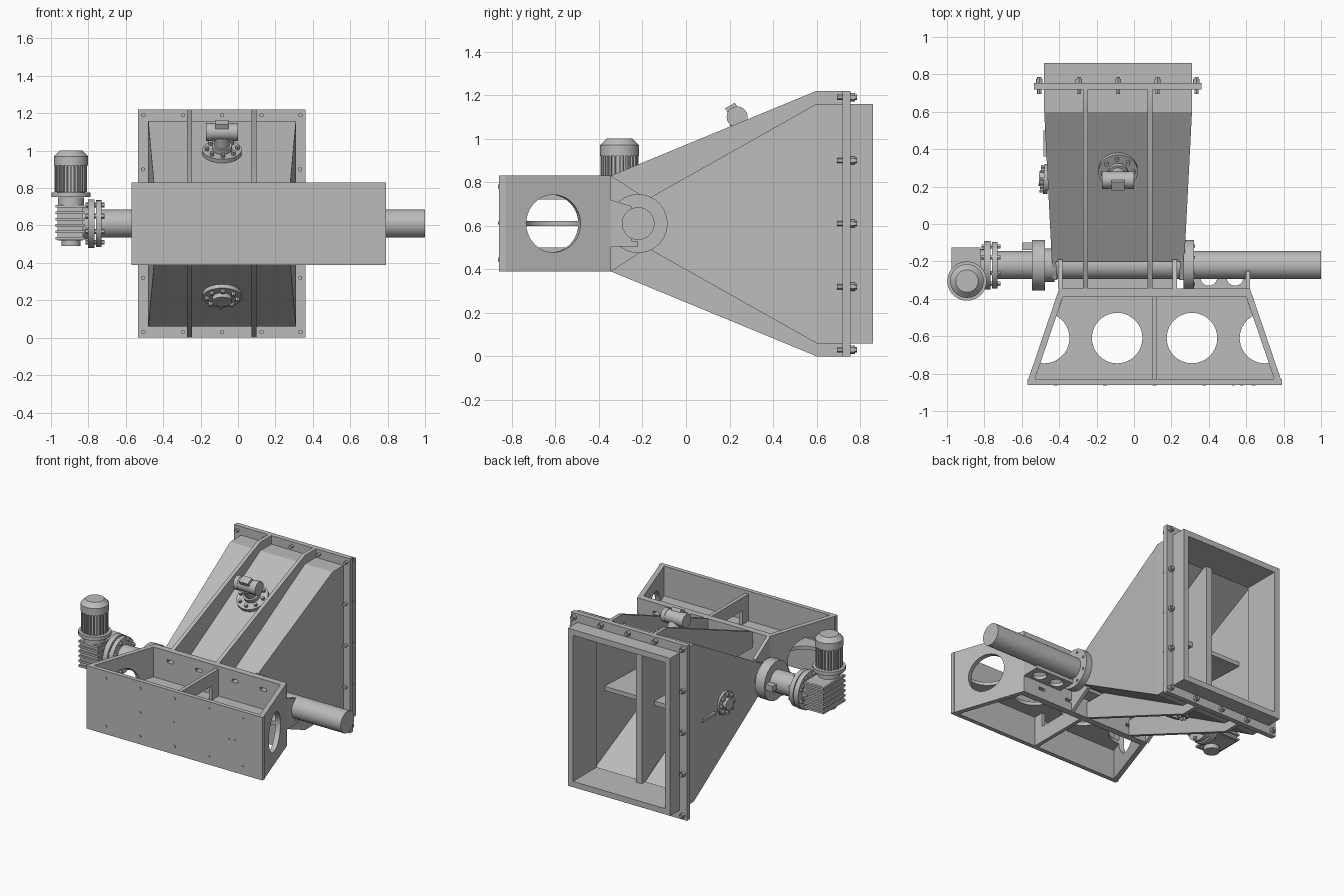
import bpy, bmesh, math
from mathutils import Vector, Matrix

if "Cube" in bpy.data.objects:
    bpy.data.objects.remove(bpy.data.objects["Cube"])

grey = bpy.data.materials.new("steel_grey")
grey.use_nodes = True
grey.diffuse_color = (0.5, 0.5, 0.5, 1)
grey.node_tree.nodes["Principled BSDF"].inputs["Base Color"].default_value = (0.5, 0.5, 0.5, 1)

MX, MZ = -0.085, 0.61          # hopper centre line
SY = -0.22                     # shaft line
BX = 0.11                      # frame centre line
AXES = {"x": (1, 0, 0), "y": (0, 1, 0), "z": (0, 0, 1)}
parts = []


def finish(name, bm):
    bmesh.ops.recalc_face_normals(bm, faces=bm.faces)
    me = bpy.data.meshes.new(name)
    bm.to_mesh(me)
    bm.free()
    me.materials.append(grey)
    ob = bpy.data.objects.new(name, me)
    bpy.context.collection.objects.link(ob)
    parts.append(ob)
    return ob


def prism(name, pts, lo, hi, axis="x", shape=None):
    """Extrude a 2D outline along an axis; x takes (y, z) points, z takes (x, y)."""
    place = {"x": lambda p, t: (t, *p), "z": lambda p, t: (*p, t)}[axis]
    bm = bmesh.new()
    face = bm.faces.new([bm.verts.new(place(p, lo)) for p in pts])
    new = bmesh.ops.extrude_face_region(bm, geom=[face])["geom"]
    step = Vector(place((0, 0), hi - lo))
    bmesh.ops.translate(bm, verts=[v for v in new if isinstance(v, bmesh.types.BMVert)], vec=step)
    if shape:
        for v in bm.verts:
            v.co.x = shape(v.co)
    return finish(name, bm)


def box(name, x0, x1, y0, y1, z0, z1):
    return prism(name, [(x0, y0), (x1, y0), (x1, y1), (x0, y1)], z0, z1, "z")


def cyl(name, centre, r, depth, direction="x", r2=None, seg=40):
    d = Vector(AXES[direction] if isinstance(direction, str) else direction)
    bm = bmesh.new()
    mat = Matrix.Translation(centre) @ d.to_track_quat("Z", "Y").to_matrix().to_4x4()
    bmesh.ops.create_cone(bm, cap_ends=True, segments=seg, radius1=r, radius2=r if r2 is None else r2,
                          depth=depth, matrix=mat)
    return finish(name, bm)


def cut(ob, cutter):
    mod = ob.modifiers.new("hole", "BOOLEAN")
    mod.operation, mod.solver, mod.object = "DIFFERENCE", "EXACT", cutter
    bpy.context.view_layer.update()
    me = bpy.data.meshes.new_from_object(ob.evaluated_get(bpy.context.evaluated_depsgraph_get()))
    ob.modifiers.clear()
    ob.data = me
    parts.remove(cutter)
    bpy.data.objects.remove(cutter)


def mirror_z(pts):
    return [(y, 2 * MZ - z) for y, z in pts]


def taper(co):
    return MX + (co.x - MX) * (1 - 0.13 * max(0, 0.6 - co.y))


# Hopper: tapered side walls, sloped sheets and stiffening ribs
wall = [(0.6, 1.16), (0.6, 0.06), (-0.16, 0.49), (-0.3, 0.55), (-0.3, 0.67), (-0.16, 0.73)]
for side, x in (("right", -0.48), ("left", 0.285)):
    prism("hopper_wall_" + side, wall, x, x + 0.025, "x", taper)
sheet = [(0.6, 1.16), (0.6, 1.13), (-0.2, 0.68), (-0.2, 0.71)]
rib = [(-0.345, 0.83), (0.6, 1.22), (0.72, 1.22), (0.72, 1.16), (0.6, 1.16), (-0.18, 0.72), (-0.345, 0.72)]
gusset = [(-0.345, 0.83), (-0.19, 0.73), (-0.19, 0.69), (-0.345, 0.69)]
for level, flip in (("upper", list), ("lower", mirror_z)):
    prism("hopper_sheet_" + level, flip(sheet), -0.48, 0.31, "x", taper)
    for x in (-0.26, 0.085):
        prism("hopper_rib_" + level, flip(rib), x - 0.013, x + 0.013)
    for x in (-0.395, 0.217):
        prism("throat_gusset_" + level, flip(gusset), x - 0.012, x + 0.012)
prism("inner_divider", [(0.64, 1.14), (0.64, 0.08), (-0.1, 0.5), (-0.1, 0.72)], MX - 0.022, MX + 0.022)
prism("inner_shelf", [(0.5, 0.595), (0.5, 0.625), (-0.12, 0.625), (-0.12, 0.595)], -0.475, 0.305, "x", taper)


# Rectangular outlet collar and bolted flange
def frame(name, x0, x1, z0, z1, t, y0, y1):
    box(name + "_top", x0, x1, y0, y1, z1 - t, z1)
    box(name + "_bottom", x0, x1, y0, y1, z0, z0 + t)
    box(name + "_right", x0, x0 + t, y0, y1, z0 + t, z1 - t)
    box(name + "_left", x1 - t, x1, y0, y1, z0 + t, z1 - t)


frame("collar", -0.48, 0.31, 0.06, 1.16, 0.04, 0.6, 0.86)
frame("flange", -0.535, 0.36, 0, 1.22, 0.06, 0.72, 0.755)
spots = [(MX + i * 0.21, z) for i in range(-2, 3) for z in (0.03, 1.19)]
spots += [(x, MZ + i * 0.29) for i in range(-1, 2) for x in (-0.508, 0.333)]
for x, z in spots:
    cyl("flange_bolt", (x, 0.74, z), 0.012, 0.09, "y", seg=6)
    cyl("flange_nut", (x, 0.765, z), 0.019, 0.022, "y", seg=6)

# Conveyor shaft with its end bearings
cyl("shaft", (0.135, SY, MZ), 0.075, 1.73)
for name, x, depth in (("left_bearing_flange", 0.292, 0.055), ("right_bearing_flange", -0.51, 0.07)):
    cyl(name, (x, SY, MZ), 0.135, depth)
cyl("right_bearing_sleeve", (-0.455, SY, MZ), 0.09, 0.06)
box("bearing_hook", -0.6, -0.54, -0.14, -0.1, 0.59, 0.63)
for i in range(8):
    a = math.pi * (i + 0.5) / 4
    cyl("bearing_bolt", (0.322, SY + 0.11 * math.cos(a), MZ + 0.11 * math.sin(a)), 0.008, 0.006, seg=10)

# Front frame: open box with slanted ends, divider and holed shelf
box("frame_front", -0.57, 0.79, -0.86, -0.83, 0.39, 0.83)
back = box("frame_back", -0.4, 0.62, -0.39, -0.345, 0.39, 0.83)
for x in (-0.25, -0.03, 0.25, 0.47):
    for z in (0.46, 0.76):
        cut(back, box("slot_cutter", x - 0.025, x + 0.025, -0.5, -0.2, z - 0.01, z + 0.01))
for s, side in ((1, "left"), (-1, "right")):
    outline = [(BX + s * x, y) for x, y in ((0.675, -0.83), (0.51, -0.345), (0.475, -0.345), (0.64, -0.83))]
    end = prism("frame_end_" + side, outline, 0.39, 0.83, "z")
    cut(end, cyl("hole_cutter", (BX + s * 0.583, -0.615, MZ), 0.132, 0.2, (s * 0.947, 0.322, 0)))
divider = box("frame_divider", BX - 0.013, BX + 0.013, -0.83, -0.39, 0.39, 0.81)
cut(divider, box("window_cutter", 0, 0.2, -0.76, -0.46, 0.5, 0.72))
shelf = prism("frame_shelf", [(-0.53, -0.83), (0.75, -0.83), (0.6, -0.39), (-0.38, -0.39)], 0.598, 0.622, "z")
for x in (-0.48, -0.09, 0.31, 0.7):
    cut(shelf, cyl("hole_cutter", (x, -0.61, MZ), 0.135, 0.2, "z"))
for i in range(-2, 3):
    for z in (0.445, 0.78):
        cyl("front_screw", (BX + i * 0.265, -0.861, z), 0.01, 0.006, "y", seg=16)
for x in (-0.155, 0.11, 0.53, 0.575):
    cyl("front_pin", (x, -0.861, 0.612), 0.007, 0.006, "y", seg=12)

# Brackets joining the frame to the shaft housing
box("throat_plate", -0.4, 0.21, -0.35, -0.25, 0.52, 0.545)
bracket = box("shaft_bracket", 0.32, 0.62, -0.35, -0.22, 0.505, 0.53)
for x in (0.4, 0.54):
    cut(bracket, cyl("hole_cutter", (x, -0.285, 0.52), 0.045, 0.2, "z"))
prism("bracket_end", [(-0.35, 0.5), (-0.25, 0.53), (-0.25, 0.69), (-0.35, 0.72)], 0.6, 0.62)


# Small round flanges on the hopper faces
def round_flange(name, centre, normal, r):
    n = Vector(normal).normalized()
    c = Vector(centre)
    cyl(name, c + n * 0.012, r, 0.024, n)
    cyl(name + "_hub", c + n * 0.03, r * 0.5, 0.04, n)
    u = n.orthogonal().normalized()
    v = n.cross(u)
    for i in range(8):
        a = math.pi * i / 4
        cyl(name + "_bolt", c + n * 0.028 + (u * math.cos(a) + v * math.sin(a)) * r * 0.78, 0.012, 0.03, n, seg=6)
    return c, n


c, n = round_flange("vibrator_flange", (MX, 0.29, 0.985), (0, -0.49, 0.87), 0.105)
round_flange("lower_flange", (MX, 0.29, 0.235), (0, -0.49, -0.87), 0.105)
round_flange("side_flange", (-0.458, 0.24, MZ), (-1, 0.05, 0), 0.08)
box("side_handle", -0.485, -0.465, 0.36, 0.5, 0.575, 0.595)

# Vibrator motor on the upper sheet
cyl("vibrator_neck", c + n * 0.06, 0.04, 0.1, n)
cyl("vibrator_body", (MX, 0.235, 1.1), 0.045, 0.12)
for s in (-1, 1):
    cyl("vibrator_cap", (MX + s * 0.07, 0.235, 1.1), 0.048, 0.03)
prism("vibrator_terminal", [(0.18, 1.14), (0.225, 1.165), (0.25, 1.12), (0.205, 1.095)], MX - 0.035, MX + 0.035)

# Gearbox with coupling flanges and ribs
for x, r, d in ((-0.745, 0.125, 0.03), (-0.785, 0.13, 0.035), (-0.815, 0.085, 0.05)):
    cyl("coupling_flange", (x, SY, MZ), r, d)
for i in range(8):
    a = math.pi * (i + 0.5) / 4
    cyl("coupling_bolt", (-0.765, SY + 0.108 * math.cos(a), MZ + 0.108 * math.sin(a)), 0.013, 0.1, seg=6)
box("gearbox", -0.965, -0.83, -0.36, -0.14, 0.52, 0.71)
for i in range(6):
    z = 0.525 + i * 0.034
    box("gearbox_rib", -0.975, -0.82, -0.37, -0.125, z, z + 0.014)
cyl("gearbox_foot", (-0.893, -0.3, 0.51), 0.05, 0.04, "z")

# Upright electric motor
MC = (-0.893, -0.305)
cyl("motor_neck", (*MC, 0.725), 0.07, 0.05, "z")
cyl("motor_flange", (*MC, 0.765), 0.105, 0.025, "z")
cyl("motor_body", (*MC, 0.85), 0.076, 0.16, "z")
for i in range(24):
    a = math.tau * i / 24
    fin = box("motor_fin", 0.07, 0.087, -0.004, 0.004, 0.78, 0.93)
    fin.data.transform(Matrix.Translation((*MC, 0)) @ Matrix.Rotation(a, 4, "Z"))
cyl("motor_cowl", (*MC, 0.945), 0.09, 0.05, "z")
cyl("motor_cap", (*MC, 0.985), 0.09, 0.03, "z", 0.06)

# Smooth round surfaces, keep edges sharp
bpy.ops.object.select_all(action="DESELECT")
for ob in parts:
    ob.select_set(True)
bpy.context.view_layer.objects.active = parts[0]
bpy.ops.object.shade_smooth_by_angle(angle=math.radians(30))
